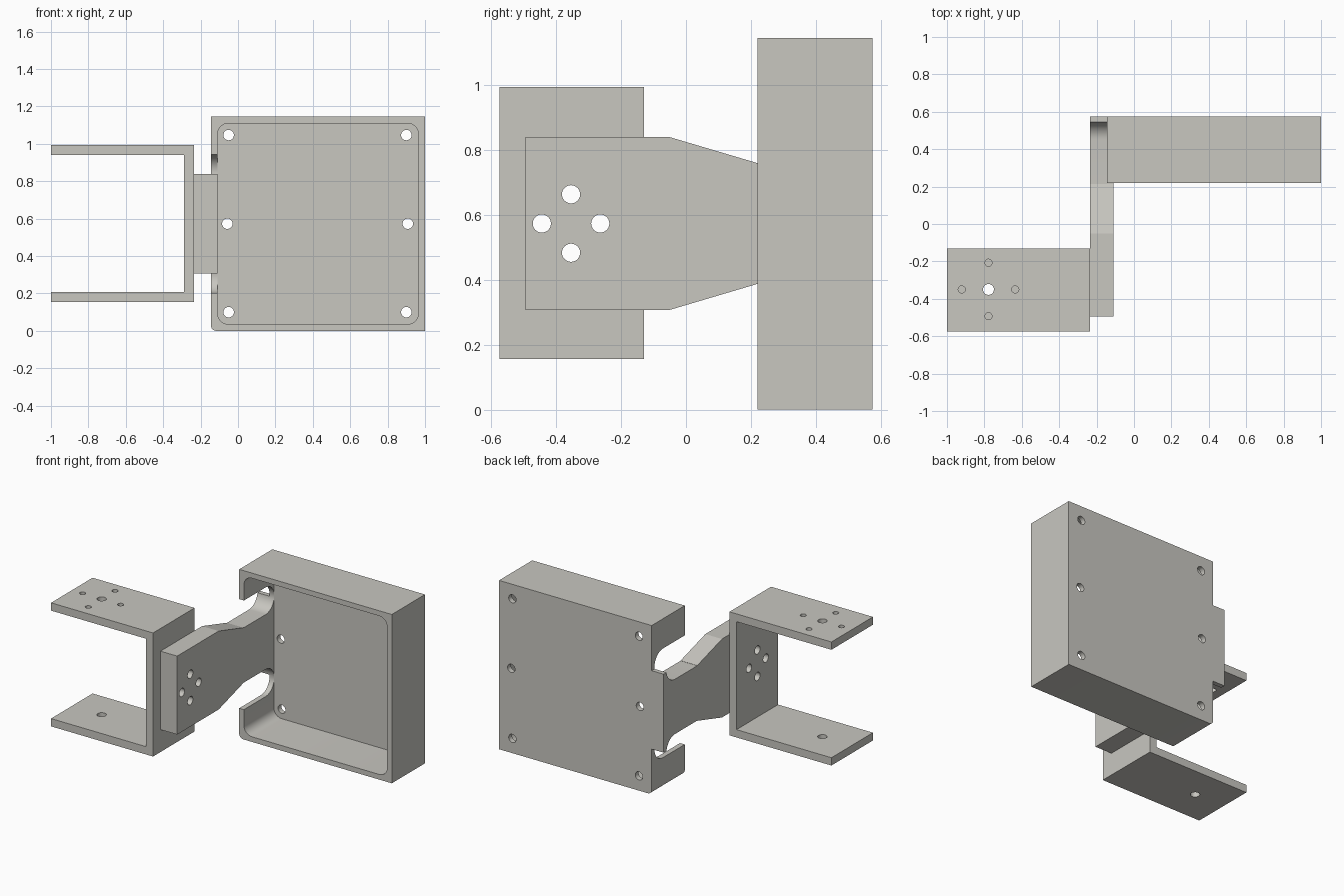
import bpy, bmesh, math

if "Cube" in bpy.data.objects:
    bpy.data.objects.remove(bpy.data.objects["Cube"])

grey = bpy.data.materials.new("warm grey")
grey.diffuse_color = (0.58, 0.57, 0.53, 1)
grey.use_nodes = True
grey.node_tree.nodes["Principled BSDF"].inputs["Base Color"].default_value = grey.diffuse_color


def prism(name, axis, profile, a, b):
    """Extrude a 2D profile along an axis from a to b."""
    place = {"x": lambda u, v, w: (w, u, v),
             "y": lambda u, v, w: (u, w, v),
             "z": lambda u, v, w: (u, v, w)}[axis]
    bm = bmesh.new()
    lo = [bm.verts.new(place(u, v, a)) for u, v in profile]
    hi = [bm.verts.new(place(u, v, b)) for u, v in profile]
    bm.faces.new(lo)
    bm.faces.new(hi)
    n = len(lo)
    for i in range(n):
        j = (i + 1) % n
        bm.faces.new((lo[i], lo[j], hi[j], hi[i]))
    bmesh.ops.recalc_face_normals(bm, faces=bm.faces[:])
    me = bpy.data.meshes.new(name)
    bm.to_mesh(me)
    bm.free()
    me.materials.append(grey)
    ob = bpy.data.objects.new(name, me)
    bpy.context.collection.objects.link(ob)
    return ob


def arc(cx, cy, r, start, end, n):
    return [(cx + r * math.cos(math.radians(start + (end - start) * i / n)),
             cy + r * math.sin(math.radians(start + (end - start) * i / n)))
            for i in range(n + 1)]


def circle(cx, cy, r):
    return arc(cx, cy, r, 0, 360, 32)[:-1]


def rounded(x0, z0, x1, z1, r):
    return (arc(x0 + r, z0 + r, r, 180, 270, 8) + arc(x1 - r, z0 + r, r, 270, 360, 8)
            + arc(x1 - r, z1 - r, r, 0, 90, 8) + arc(x0 + r, z1 - r, r, 90, 180, 8))


def boolean(ob, other, op="DIFFERENCE"):
    m = ob.modifiers.new("bool", "BOOLEAN")
    m.operation, m.object, m.solver = op, other, "EXACT"
    deps = bpy.context.evaluated_depsgraph_get()
    me = bpy.data.meshes.new_from_object(ob.evaluated_get(deps))
    ob.modifiers.clear()
    ob.data = me
    bpy.data.objects.remove(other)


MID = 0.573  # mirror height of the arm and bracket

# tray block with one softened outer corner
tray = prism("tray_with_arm", "y", arc(-0.115, 0.03, 0.03, 180, 270, 8)
             + [(1, 0), (1, 1.145), (-0.145, 1.145)], 0.22, 0.575)

# tapered arm, joined to the tray
half = [(-0.495, 0.266), (-0.05, 0.266), (0.22, 0.186), (0.22, 0.266), (0.575, 0.266)]
arm = prism("arm", "x", [(y, MID + h) for y, h in half]
            + [(y, MID - h) for y, h in reversed(half)], -0.235, -0.11)
boolean(tray, arm, "UNION")

# tray cavity
boolean(tray, prism("cavity", "y", rounded(-0.1095, 0.035, 0.965, 1.11, 0.06), 0.2, 0.54))

# round-ended slots above and below the arm root
R = 0.092
for s in (1, -1):
    cz = MID + s * (0.186 + R)
    slot = [(0.215, cz - R)] + arc(0.453, cz, R, -90, 90, 24) + [(0.215, cz + R)]
    boolean(tray, prism("slot", "x", slot, -0.3, -0.109))

# screw holes in the tray back
for x, z in [(-0.05, 0.1), (-0.057, MID), (-0.05, 1.047),
             (0.9, 0.1), (0.908, MID), (0.9, 1.047)]:
    boolean(tray, prism("hole", "y", circle(x, z, 0.028), 0.5, 0.62))

# U bracket
bracket = prism("u_bracket", "x", [(-0.575, 0.155), (-0.13, 0.155),
                                   (-0.13, 0.993), (-0.575, 0.993)], -1, -0.235)
boolean(bracket, prism("gap", "x", [(-0.7, 0.208), (0, 0.208), (0, 0.94), (-0.7, 0.94)],
                       -1.1, -0.288))

# bolt pattern through arm and bracket web
for dy, dz in [(0.09, 0), (-0.09, 0), (0, 0.09), (0, -0.09)]:
    for ob in (tray, bracket):
        boolean(ob, prism("bolt", "x", circle(-0.354 + dy, MID + dz, 0.028), -0.33, -0.05))

# pivot hole through both plates, small holes in the top plate
boolean(bracket, prism("pivot", "z", circle(-0.778, -0.35, 0.029), 0.1, 1.1))
for dx, dy in [(0.143, 0), (-0.143, 0), (0, 0.143), (0, -0.143)]:
    boolean(bracket, prism("pin", "z", circle(-0.778 + dx, -0.35 + dy, 0.019), 0.9, 1.1))

for ob in (tray, bracket):
    ob.data.materials.clear()
    ob.data.materials.append(grey)
    bpy.ops.object.select_all(action="DESELECT")
    ob.select_set(True)
    bpy.context.view_layer.objects.active = ob
    bpy.ops.object.shade_smooth_by_angle(angle=math.radians(14))
